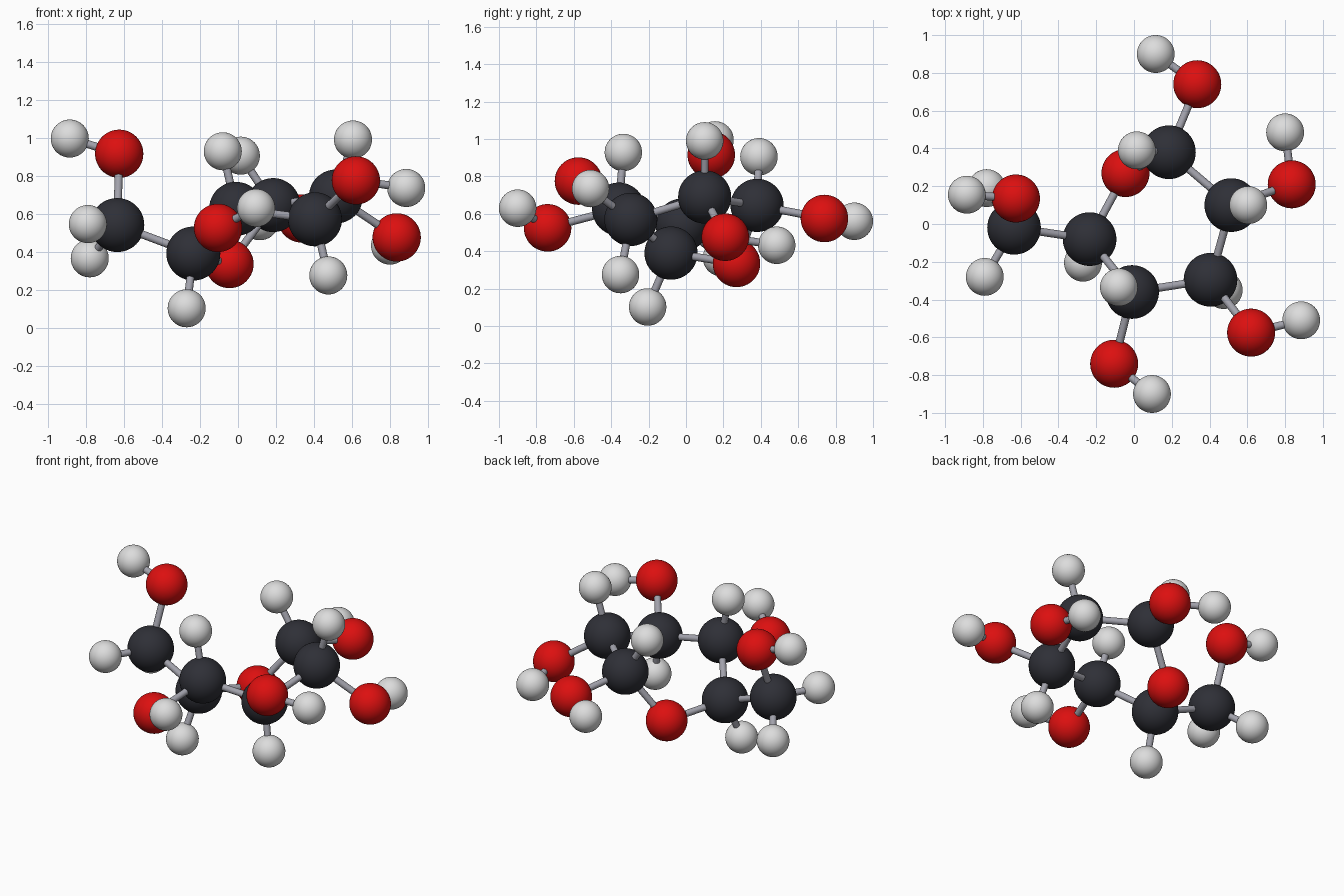
import bpy
from mathutils import Vector

cube = bpy.data.objects.get("Cube")
if cube:
    bpy.data.objects.remove(cube, do_unlink=True)


def make_material(name, color, roughness=0.4):
    mat = bpy.data.materials.new(name)
    mat.use_nodes = True
    rgba = (*color, 1.0)
    mat.diffuse_color = rgba
    shader = mat.node_tree.nodes["Principled BSDF"]
    shader.inputs["Base Color"].default_value = rgba
    shader.inputs["Roughness"].default_value = roughness
    return mat


# Radius and colour for each element
KINDS = {
    "carbon": (0.142, make_material("charcoal", (0.028, 0.029, 0.038))),
    "oxygen": (0.127, make_material("red", (0.72, 0.005, 0.005))),
    "hydrogen": (0.1, make_material("light grey", (0.72, 0.72, 0.72))),
}
BOND_RADIUS = 0.021
BOND_MATERIAL = make_material("steel grey", (0.36, 0.36, 0.41))

# Atom centres, grouped by element
ATOMS = {
    "carbon": {
        "c1": (0.185, 0.38, 0.645), "c2": (0.515, 0.10, 0.69),
        "c3": (0.405, -0.295, 0.57), "c4": (-0.01, -0.36, 0.625),
        "c5": (-0.235, -0.08, 0.39), "c6": (-0.635, -0.02, 0.54),
    },
    "oxygen": {
        "o1": (0.335, 0.74, 0.575), "o2": (0.835, 0.21, 0.475),
        "o3": (0.62, -0.575, 0.775), "o4": (-0.105, -0.74, 0.525),
        "o5": (-0.045, 0.27, 0.335), "o6": (-0.625, 0.135, 0.915),
    },
    "hydrogen": {
        "h1": (0.015, 0.39, 0.905), "h2": (0.605, 0.10, 0.99),
        "h3": (0.475, -0.35, 0.275), "h4": (-0.08, -0.335, 0.928),
        "h5": (-0.27, -0.205, 0.102), "h6a": (-0.79, -0.28, 0.545),
        "h6b": (-0.78, 0.19, 0.365), "ho1": (0.115, 0.90, 0.56),
        "ho2": (0.80, 0.485, 0.432), "ho3": (0.885, -0.51, 0.735),
        "ho4": (0.095, -0.90, 0.63), "ho6": (-0.885, 0.155, 0.995),
    },
}

# Ring, side chain, hydroxyl and hydrogen bonds
BONDS = ("c1-c2 c2-c3 c3-c4 c4-c5 c5-o5 o5-c1 c5-c6 "
         "c1-o1 c2-o2 c3-o3 c4-o4 c6-o6 "
         "c1-h1 c2-h2 c3-h3 c4-h4 c5-h5 c6-h6a c6-h6b "
         "o1-ho1 o2-ho2 o3-ho3 o4-ho4 o6-ho6").split()


def finish(name, mat):
    obj = bpy.context.object
    obj.name = name
    obj.data.materials.append(mat)
    bpy.ops.object.shade_smooth_by_angle()
    return obj


# Atoms
centres = {}
for element, group in ATOMS.items():
    radius, mat = KINDS[element]
    for label, centre in group.items():
        centres[label] = Vector(centre)
        bpy.ops.mesh.primitive_uv_sphere_add(
            segments=48, ring_count=24, radius=radius, location=centre)
        finish(f"{element}_atom_{label}", mat)

# Bonds
for bond in BONDS:
    start, end = (centres[label] for label in bond.split("-"))
    axis = end - start
    bpy.ops.mesh.primitive_cylinder_add(
        vertices=24, radius=BOND_RADIUS, depth=axis.length,
        location=(start + end) / 2,
        rotation=axis.to_track_quat("Z", "Y").to_euler())
    finish("bond_" + bond.replace("-", "_"), BOND_MATERIAL)
